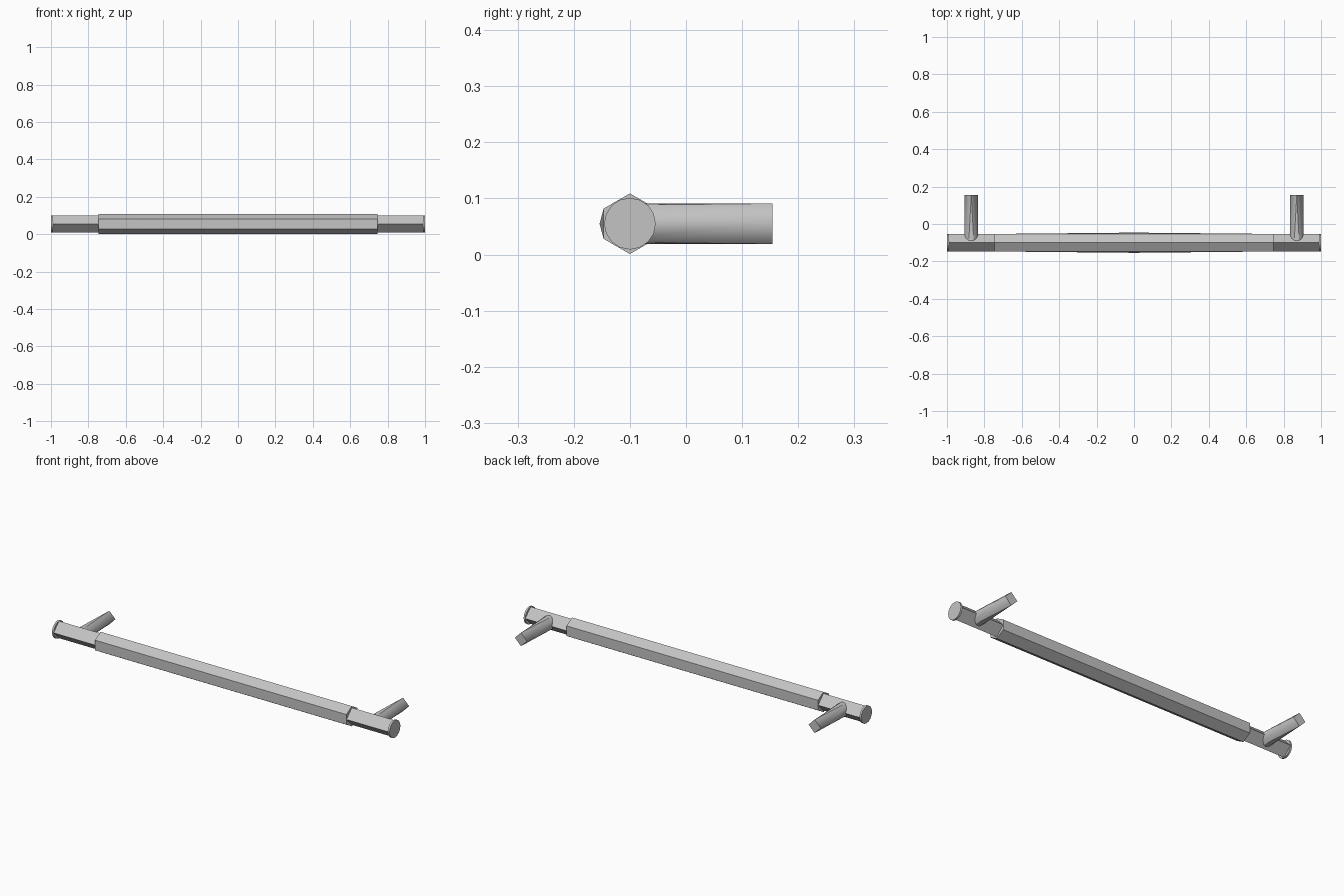
import bpy, bmesh
from math import cos, sin, pi, radians
from mathutils import Vector

if "Cube" in bpy.data.objects:
    bpy.data.objects.remove(bpy.data.objects["Cube"])

AXIS_Y, AXIS_Z = -0.1, 0.055   # centre line of the bar
SIDES = 16

metal = bpy.data.materials.new("satin_grey")
metal.use_nodes = True
GREY = (0.55, 0.55, 0.55, 1)
metal.diffuse_color = GREY
metal.node_tree.nodes["Principled BSDF"].inputs["Base Color"].default_value = GREY


def finish(name, bm):
    bmesh.ops.remove_doubles(bm, verts=bm.verts, dist=1e-5)
    bmesh.ops.recalc_face_normals(bm, faces=bm.faces)
    mesh = bpy.data.meshes.new(name)
    bm.to_mesh(mesh)
    bm.free()
    mesh.materials.append(metal)
    obj = bpy.data.objects.new(name, mesh)
    bpy.context.collection.objects.link(obj)
    bpy.ops.object.select_all(action='DESELECT')
    obj.select_set(True)
    bpy.context.view_layer.objects.active = obj
    bpy.ops.object.shade_smooth_by_angle(angle=radians(30))
    return obj


def section(radius, diamond=False):
    """Round section, or the same points gathered into four corners."""
    angles = [2 * pi * i / SIDES for i in range(SIDES)]
    if diamond:
        angles = [round(a / (pi / 2)) * pi / 2 for a in angles]
    return [(radius * cos(a), radius * sin(a)) for a in angles]


def loft(name, rings):
    bm = bmesh.new()
    loops = [[bm.verts.new(p) for p in ring] for ring in rings]
    for a, b in zip(loops, loops[1:]):
        for i in range(SIDES):
            j = (i + 1) % SIDES
            bm.faces.new((a[i], a[j], b[j], b[i]))
    bm.faces.new(loops[0])
    bm.faces.new(loops[-1])
    return finish(name, bm)


def along_x(x, pts):
    return [(x, AXIS_Y + u, AXIS_Z + v) for u, v in pts]


def along_y(x, y, pts):
    return [(x + u, y, AXIS_Z + v) for u, v in pts]


# Four-sided bar with thin round end discs
R = 0.046
loft("bar", [along_x(x, section(R, True)) for x in (-0.99, 0.99)])

for side, label in ((1, "left"), (-1, "right")):
    loft(label + "_end_disc",
         [along_x(side * x, section(R)) for x in (0.99, 1.0)])
    # Mounting post: round at the bar, four-sided at the tip
    loft(label + "_post",
         [along_y(side * 0.87, AXIS_Y, section(0.036)),
          along_y(side * 0.87, 0.154, section(0.036, True))])

# Grip: hexagonal at both ends, drawn to a diamond in the middle
bm = bmesh.new()
G = 0.054
for x, count in ((-0.745, 6), (0, 4), (0.745, 6)):
    for i in range(count):
        a = pi / 2 + 2 * pi * i / count
        bm.verts.new(Vector((x, AXIS_Y + G * cos(a), AXIS_Z + G * sin(a))))
bmesh.ops.convex_hull(bm, input=bm.verts)
finish("grip", bm)
